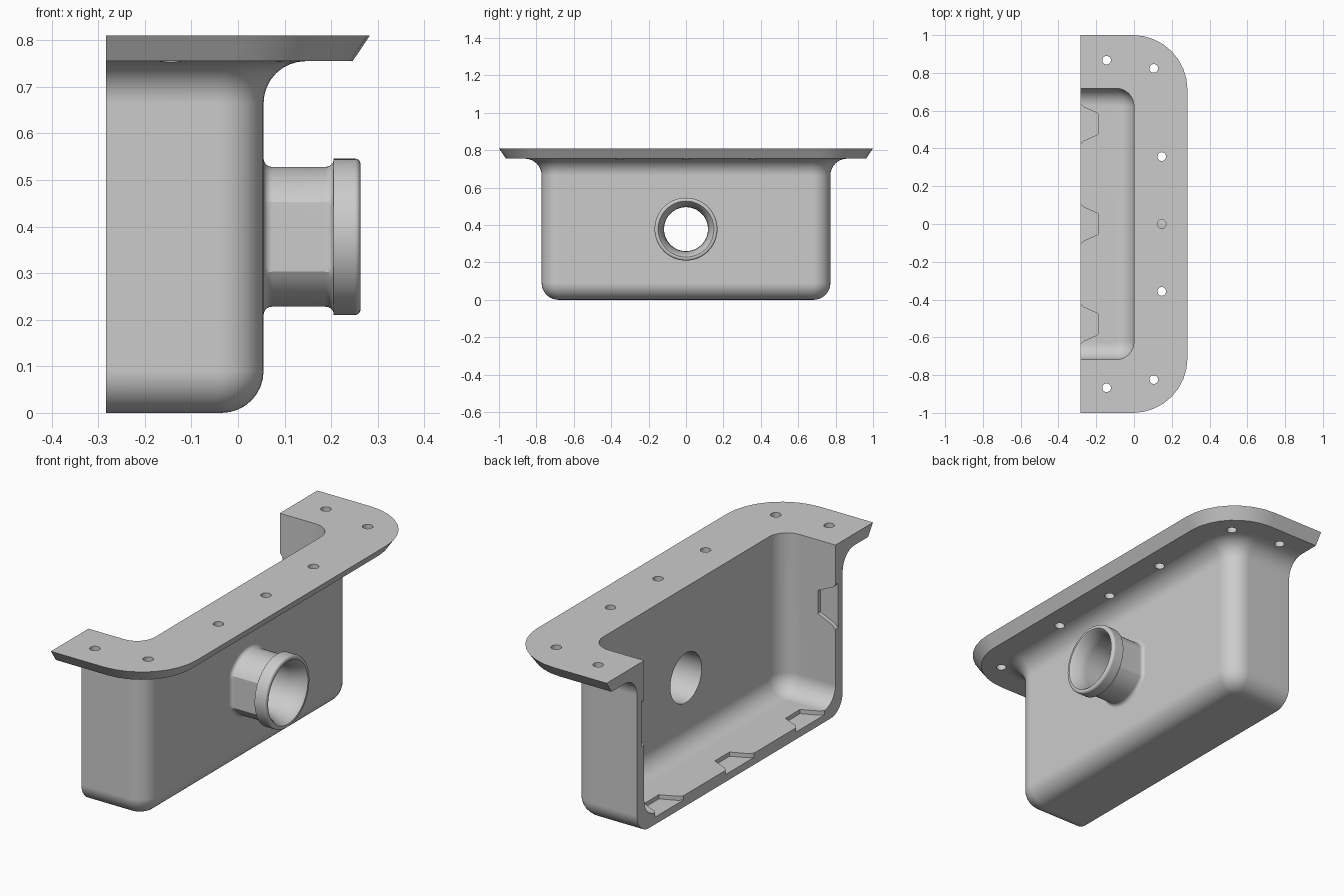
import bpy, bmesh, math
from mathutils import Vector

cube = bpy.data.objects.get("Cube")
if cube:
    bpy.data.objects.remove(cube, do_unlink=True)

OPEN_X = -0.283          # plane of the open side
PIPE_Z = 0.378           # height of the pipe axis
FILLET = 0.09

grey = bpy.data.materials.new("light grey")
grey.use_nodes = True
colour = (0.6, 0.6, 0.6, 1)
grey.diffuse_color = colour
grey.node_tree.nodes["Principled BSDF"].inputs["Base Color"].default_value = colour


def finish(bm, name):
    bmesh.ops.recalc_face_normals(bm, faces=bm.faces)
    mesh = bpy.data.meshes.new(name)
    bm.to_mesh(mesh)
    bm.free()
    mesh.materials.append(grey)
    obj = bpy.data.objects.new(name, mesh)
    bpy.context.collection.objects.link(obj)
    return obj


def arc(steps=8):
    return [math.pi / 2 * i / steps for i in range(steps + 1)]


def u_ring(bm, x, y, r, z):
    """Open U outline with rounded corners, from the -y end round to the +y end."""
    half = [(x - r + r * math.cos(a), y - r + r * math.sin(a)) for a in arc()]
    half.append((OPEN_X, y))
    pts = [(px, -py) for px, py in reversed(half)] + half
    return [bm.verts.new((px, py, z)) for px, py in pts]


def bridge(bm, a, b, closed):
    n = len(a)
    for i in range(n if closed else n - 1):
        j = (i + 1) % n
        bm.faces.new((a[i], a[j], b[j], b[i]))


def boolean(target, tool, operation):
    mod = target.modifiers.new(operation.lower(), "BOOLEAN")
    mod.operation, mod.solver, mod.object = operation, "EXACT", tool
    bpy.context.view_layer.objects.active = target
    bpy.ops.object.modifier_apply(modifier=mod.name)
    bpy.data.objects.remove(tool, do_unlink=True)


def lathe_x(name, profile, segments=72):
    """Solid of revolution about the pipe axis; profile is (x, radius, flat half width)."""
    bm = bmesh.new()
    rings = []
    for x, r, flat in profile:
        ring = []
        for i in range(segments):
            a = 2 * math.pi * i / segments
            y = max(-flat, min(flat, r * math.cos(a)))
            ring.append(bm.verts.new((x, y, PIPE_Z + r * math.sin(a))))
        rings.append(ring)
    for a, b in zip(rings, rings[1:]):
        bridge(bm, a, b, True)
    bm.faces.new(rings[0])
    bm.faces.new(rings[-1])
    return finish(bm, name)


def prism(name, points, direction):
    """Extrude a polygon along a vector."""
    bm = bmesh.new()
    low = [bm.verts.new(p) for p in points]
    high = [bm.verts.new(Vector(p) + Vector(direction)) for p in points]
    bridge(bm, low, high, True)
    bm.faces.new(low)
    bm.faces.new(high)
    return finish(bm, name)


# Half tray: outer shell, flared flange, then inner cavity
bm = bmesh.new()
outer = [(-FILLET * (1 - math.sin(a)), FILLET * (1 - math.cos(a))) for a in arc()]
outer += [(FILLET * (1 - math.cos(a)), 0.755 - FILLET * (1 - math.sin(a))) for a in arc()]
outer += [(0.191, 0.755), (0.228, 0.81)]
rings = [u_ring(bm, 0.055 + o, 0.772 + o, 0.095 + 0.85 * o, z) for o, z in outer]
inner = [(0, 0.81)]
inner += [(-FILLET * (1 - math.cos(a)), 0.055 + FILLET * (1 - math.sin(a))) for a in arc()]
rings += [u_ring(bm, o, 0.718 + o, 0.095 + o, z) for o, z in inner]
for a, b in zip(rings, rings[1:]):
    bridge(bm, a, b, False)
bm.faces.new(rings[0])
bm.faces.new(rings[-1])
bm.faces.new([r[0] for r in rings] + [r[-1] for r in reversed(rings)])
tray = finish(bm, "half_tray_with_outlet")

# Outlet pipe: flared foot, neck with two side flats, rounded collar
FREE = 1.0
R = 0.018
neck = [(0.03, 0.168, 0.148)]
neck += [(0.055 + R * (1 - math.cos(a)), 0.15 + R * (1 - math.sin(a))) for a in arc(5)]
neck += [(0.205 - R * (1 - math.sin(a)), 0.15 + R * (1 - math.cos(a)) * 0.8) for a in arc(5)]
neck = [(p[0], p[1], p[1] - 0.02) for p in neck]
collar = [(0.205, 0.168, FREE)]
collar += [(0.251 + 0.012 * math.sin(a), 0.156 + 0.012 * math.cos(a), FREE) for a in arc(5)]
boolean(tray, lathe_x("outlet_pipe", neck + collar), "UNION")

# Bore with a widened mouth
bore = [(-0.05, 0.117), (0.19, 0.119), (0.22, 0.127), (0.25, 0.139), (0.264, 0.15)]
boolean(tray, lathe_x("bore_cutter", [(x, r, FREE) for x, r in bore]), "DIFFERENCE")

# Screw holes through the flange
holes = [(0.147, 0)]
for side in (-1, 1):
    holes += [(-0.145, side * 0.867), (0.105, side * 0.824), (0.147, side * 0.357)]
for x, y in holes:
    circle = [(x + 0.023 * math.cos(math.pi * i / 12), y + 0.023 * math.sin(math.pi * i / 12), 0.66)
              for i in range(24)]
    boolean(tray, prism("hole_cutter", circle, (0, 0, 0.2)), "DIFFERENCE")

# Shallow tapered notches along the open edge, in the floor and both end walls
half = [(OPEN_X - 0.02, 0.107), (OPEN_X, 0.107), (-0.268, 0.09), (-0.19, 0.055)]
notch = half + [(x, -t) for x, t in reversed(half)]
for y in (-0.53, 0, 0.53):
    boolean(tray, prism("notch_cutter", [(x, y + t, 0.035) for x, t in notch], (0, 0, 0.1)), "DIFFERENCE")
for side in (-1, 1):
    boolean(tray, prism("notch_cutter", [(x, side * 0.738, 0.515 + t) for x, t in notch],
                        (0, -side * 0.1, 0)), "DIFFERENCE")

# Smooth fillets with crisp edges
bpy.ops.object.select_all(action="DESELECT")
tray.select_set(True)
bpy.context.view_layer.objects.active = tray
bpy.ops.object.shade_smooth_by_angle(angle=math.radians(25))
weighted = tray.modifiers.new("weighted_normals", "WEIGHTED_NORMAL")
weighted.keep_sharp = True
